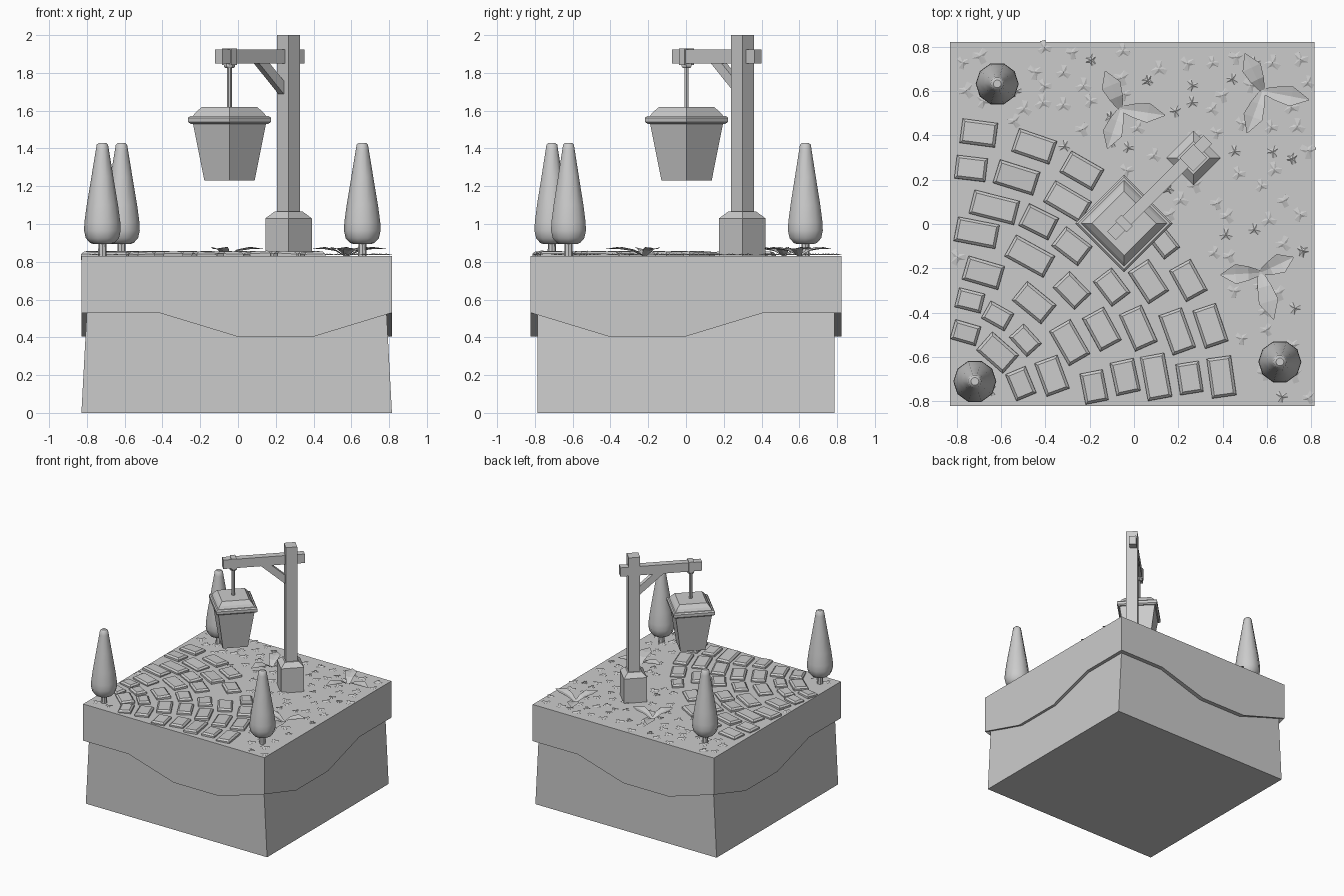
import bpy, bmesh, math, random
from mathutils import Vector, Matrix

if "Cube" in bpy.data.objects:
    bpy.data.objects.remove(bpy.data.objects["Cube"])

random.seed(4)
TOP = 0.83


def mesh_obj(name, verts, faces, fix=True):
    me = bpy.data.meshes.new(name)
    me.from_pydata([tuple(v) for v in verts], [], faces)
    if fix:
        bm = bmesh.new()
        bm.from_mesh(me)
        bmesh.ops.recalc_face_normals(bm, faces=bm.faces)
        bm.to_mesh(me)
        bm.free()
    ob = bpy.data.objects.new(name, me)
    bpy.context.collection.objects.link(ob)
    return ob


def lathe(name, x, y, rings, sides=4, smooth=False):
    """Stacked rings of (z, radius); four sides gives a square turned 45 degrees."""
    v, f = [], []
    for z, r in rings:
        for i in range(sides):
            a = math.tau * i / sides
            v.append((x + r * math.cos(a), y + r * math.sin(a), z))
    for k in range(len(rings) - 1):
        for i in range(sides):
            j = (i + 1) % sides
            f.append((k * sides + i, k * sides + j, (k + 1) * sides + j, (k + 1) * sides + i))
    f.append(tuple(reversed(range(sides))))
    f.append(tuple(range(len(v) - sides, len(v))))
    ob = mesh_obj(name, v, f)
    if smooth:
        for p in ob.data.polygons:
            p.use_smooth = len(p.vertices) == 4
    return ob


def beam(name, origin, profile, width):
    """Extrude an (along arm, z) outline sideways; the arm runs along x = y."""
    u, w = Vector((1, 1, 0)).normalized(), Vector((-1, 1, 0)).normalized()
    n = len(profile)
    v = [Vector((origin[0], origin[1], z)) + u * a + w * s * width / 2
         for s in (-1, 1) for a, z in profile]
    f = [tuple(range(n)), tuple(range(n, 2 * n))]
    f += [(i, (i + 1) % n, n + (i + 1) % n, n + i) for i in range(n)]
    return mesh_obj(name, v, f)


def rect(a0, a1, z0, z1):
    return [(a0, z0), (a1, z0), (a1, z1), (a0, z1)]


# earth block, flaring in x toward the ground
cx = -0.007
v = [(cx + sx * bx, sy * 0.787, z) for z, bx in ((0, 0.822), (0.54, 0.793), (0.75, 0.782))
     for sx, sy in ((-1, -1), (1, -1), (1, 1), (-1, 1))]
f = [(3, 2, 1, 0), (8, 9, 10, 11)]
f += [(k + i, k + (i + 1) % 4, k + 4 + (i + 1) % 4, k + 4 + i) for k in (0, 4) for i in range(4)]
mesh_obj("earth_block", v, f)

# grass slab with a stepped lower edge overhanging the earth
H, I = 0.822, 0.77
hi, lo = 0.53, 0.405
wave = [hi, hi, lo, lo, hi, lo, lo, hi] * 2
q = [-1, -0.5, 0, 0.5]
loop = [(t, -1) for t in q] + [(1, t) for t in q] + [(-t, 1) for t in q] + [(-1, -t) for t in q]
N = len(loop)
v = [(cx + a * H, b * H, TOP) for a, b in loop]
v += [(cx + a * H, b * H, z) for (a, b), z in zip(loop, wave)]
v += [(cx + a * I, b * I, z) for (a, b), z in zip(loop, wave)]
f = [tuple(range(N))]
for i in range(N):
    j = (i + 1) % N
    f += [(i, N + i, N + j, j), (N + i, 2 * N + i, 2 * N + j, N + j)]
mesh_obj("grass_slab", v, f)

# lamp post with footing, arm and brace
px, py = 0.268, 0.298
lathe("post_footing", px, py, [(TOP - 0.02, 0.123), (1.03, 0.123), (1.065, 0.075)])
lathe("lamp_post", px, py, [(1.0, 0.061), (2.0, 0.061)])
lx, ly = -0.045, 0.003
beam("lamp_arm", (lx, ly), rect(-0.08, 0.535, 1.85, 1.923), 0.055)
beam("arm_brace", (lx, ly), [(0.2, 1.852), (0.28, 1.852), (0.43, 1.72), (0.43, 1.65)], 0.04)

# lantern with hanger
beam("hanger_collar", (lx, ly), rect(-0.02, 0.02, 1.843, 1.93), 0.072)
lathe("hanger_socket", lx, ly, [(1.825, 0.022), (1.835, 0.03), (1.85, 0.03)], 6)
lathe("hanger_rod", lx, ly, [(1.6, 0.013), (1.84, 0.013)], 6)
lathe("lantern_body", lx, ly, [(1.23, 0.133), (1.54, 0.195)])
lathe("lantern_rim", lx, ly, [(1.53, 0.205), (1.54, 0.22), (1.562, 0.22), (1.572, 0.208)])
lathe("lantern_roof", lx, ly, [(1.565, 0.2), (1.592, 0.178), (1.62, 0.145)])

# three slim trees
for i, (x, y) in enumerate([(-0.718, -0.71), (0.658, -0.622), (-0.617, 0.632)]):
    lathe(f"tree_trunk_{i}", x, y, [(TOP - 0.02, 0.024), (0.92, 0.02)], 8)
    lathe(f"tree_crown_{i}", x, y,
          [(0.893, 0.045), (0.9, 0.065), (0.925, 0.088), (0.965, 0.097), (1.01, 0.095),
           (1.1, 0.083), (1.25, 0.058), (1.39, 0.035), (1.42, 0.03), (1.43, 0.018)], 10, True)

# cobbles: x, y, length; each turned along arcs around the front left corner
cobbles = [
    (-.70, .41, .16), (-.45, .35, .18), (-.735, .25, .14), (-.53, .21, .19), (-.235, .24, .17),
    (-.63, .075, .21), (-.30, .10, .19), (-.71, -.04, .19), (-.43, .01, .15), (-.47, -.145, .2),
    (-.28, -.10, .15), (-.68, -.22, .17), (-.45, -.355, .17), (-.28, -.30, .14), (-.74, -.345, .12),
    (-.615, -.415, .12), (-.76, -.49, .12), (-.49, -.525, .12), (-.615, -.58, .16),
    (-.51, -.72, .13), (-.37, -.685, .16), (-.29, -.535, .18), (-.145, -.475, .17),
    (-.10, -.285, .14), (.065, -.26, .17), (.135, -.085, .12), (.245, -.255, .16),
    (.02, -.47, .18), (.195, -.485, .19), (.345, -.46, .18), (-.18, -.735, .14), (-.04, -.69, .15),
    (.10, -.69, .2), (.25, -.695, .14), (.395, -.69, .18), (-.08, .03, .16)]
for i, (x, y, L) in enumerate(cobbles):
    W = 0.75 * L if L < 0.15 else 0.11
    W = max(W, 0.085)
    ang = math.atan2(y + 0.87, x + 0.87) - math.pi / 2
    m = (Matrix.Translation((x, y, TOP)) @ Matrix.Rotation(ang, 4, 'Z')
         @ Matrix.Rotation(random.uniform(-.06, .06), 4, 'X')
         @ Matrix.Rotation(random.uniform(-.04, .04), 4, 'Y'))
    v = [m @ Vector((sx * (L / 2 - e), sy * (W / 2 - e), z))
         for z, e in ((-0.02, 0), (0.012, 0), (0.024, 0.012))
         for sx, sy in ((-1, -1), (1, -1), (1, 1), (-1, 1))]
    f = [(3, 2, 1, 0), (8, 9, 10, 11)]
    f += [(k + a, k + (a + 1) % 4, k + 4 + (a + 1) % 4, k + 4 + a) for k in (0, 4) for a in range(4)]
    mesh_obj(f"cobble_{i}", v, f)

# broad three-leaf plants: centre followed by leaf tips
plants = [[(-.06, .52), (-.13, .69), (-.12, .34), (.14, .49)],
          [(.58, .60), (.50, .77), (.79, .56), (.51, .41)],
          [(.57, -.22), (.39, -.23), (.72, -.15), (.63, -.43)]]
for i, (c, *tips) in enumerate(plants):
    v, f = [], []
    for t in tips:
        d = Vector((t[0] - c[0], t[1] - c[1], 0))
        side = Vector((-d.y, d.x, 0)).normalized()
        b = len(v)
        for s, w, z in ((0, .012, .0), (.3, .032, .035), (.62, .045, .048), (1, .002, .038)):
            p = Vector((c[0], c[1], TOP + z)) + d * s
            v += [p + side * w, p - Vector((0, 0, w * 0.25)), p - side * w]
        for k in range(b, b + 9, 3):
            f += [(k, k + 1, k + 4, k + 3), (k + 1, k + 2, k + 5, k + 4)]
    mesh_obj(f"leafy_plant_{i}", v, f)

# low clover tufts scattered over the lawn, clear of the paving
v, f = [], []
for _ in range(420):
    x, y = random.uniform(-.8, .79), random.uniform(-.8, .8)
    if min(math.hypot(x - a, y - b) for a, b, _l in cobbles) < 0.13:
        continue
    if any(math.hypot(x - v[k][0], y - v[k][1]) < 0.07 for k in range(0, len(v), 10)):
        continue
    b, a0, R = len(v), random.uniform(0, 6.28), random.uniform(.028, .04)
    v.append((x, y, TOP + 0.013))
    for k in range(9):
        r = R * (0.4 if k % 3 == 0 else 1)
        a = a0 + math.tau * k / 9
        v.append((x + r * math.cos(a), y + r * math.sin(a), TOP + 0.006))
    f += [(b, b + 1 + k, b + 1 + (k + 1) % 9) for k in range(9)]
mesh_obj("clover_tufts", v, f, fix=False)
